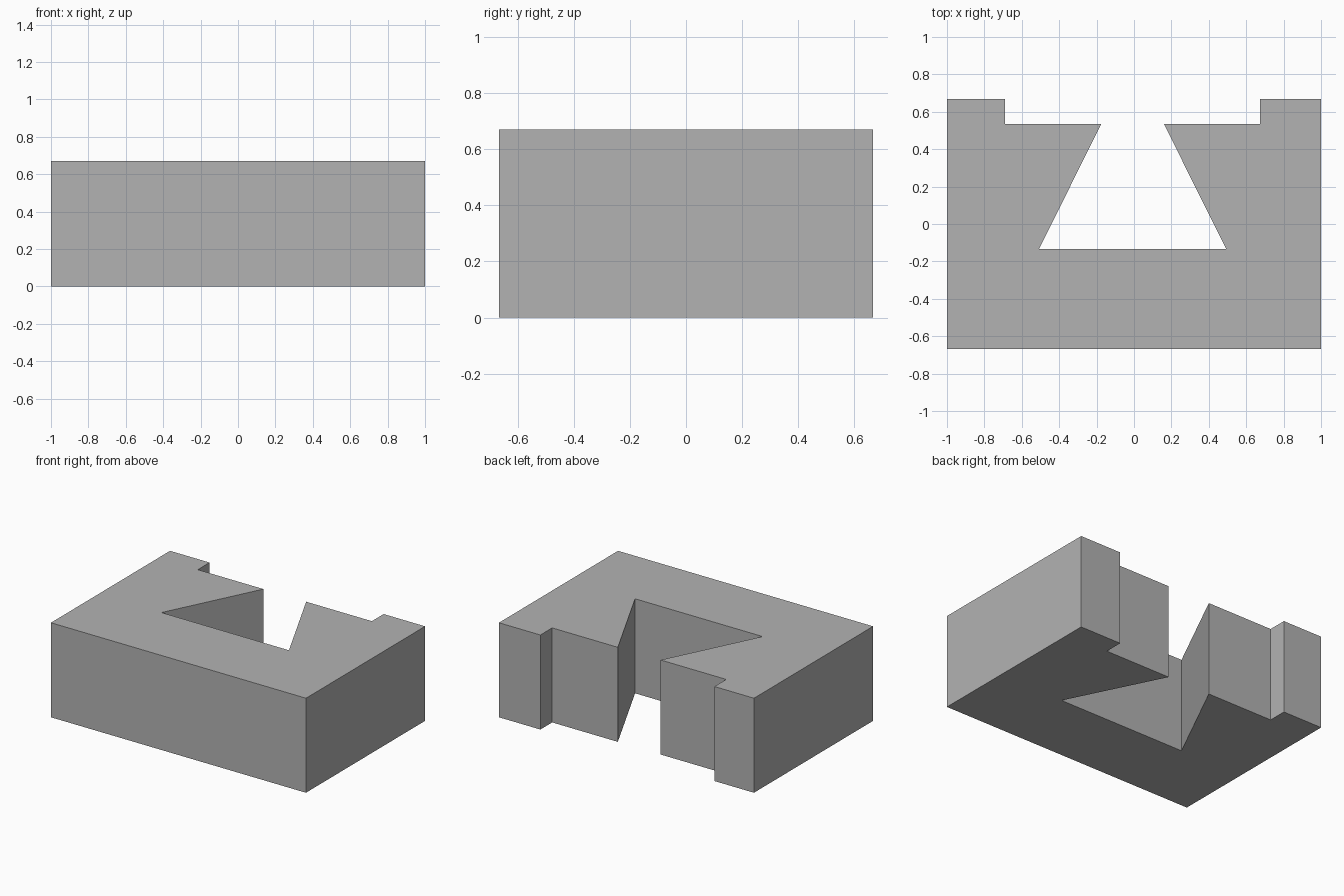
import bpy
import bmesh

cube = bpy.data.objects.get("Cube")
if cube:
    bpy.data.objects.remove(cube, do_unlink=True)

HEIGHT = 0.67
HALF_W, HALF_D = 1.0, 0.667
SHIFT = -0.0075                      # slot and step sit slightly off centre
STEP_X, STEP_Y = 0.6825, 0.535       # recess along the back
MOUTH_X, FLOOR_X, FLOOR_Y = 0.1675, 0.5, -0.133   # dovetail slot

# Plain grey material
grey = bpy.data.materials.new("plain grey")
grey.use_nodes = True
color = (0.45, 0.45, 0.45, 1.0)
grey.diffuse_color = color
grey.node_tree.nodes["Principled BSDF"].inputs["Base Color"].default_value = color


def half_outline(side):
    """Outline of one side, from the front corner round to the slot floor."""
    inner = [(STEP_X, HALF_D), (STEP_X, STEP_Y), (MOUTH_X, STEP_Y), (FLOOR_X, FLOOR_Y)]
    outer = [(side * HALF_W, -HALF_D), (side * HALF_W, HALF_D)]
    return outer + [(side * x + SHIFT, y) for x, y in inner]


# Dovetail block: closed profile extruded upward
profile = half_outline(1) + half_outline(-1)[::-1]
bm = bmesh.new()
base = bm.faces.new([bm.verts.new((x, y, 0)) for x, y in profile])
top = bmesh.ops.extrude_face_region(bm, geom=[base], use_keep_orig=True)
verts = [v for v in top["geom"] if isinstance(v, bmesh.types.BMVert)]
bmesh.ops.translate(bm, vec=(0, 0, HEIGHT), verts=verts)
bmesh.ops.recalc_face_normals(bm, faces=bm.faces)

mesh = bpy.data.meshes.new("dovetail_block")
bm.to_mesh(mesh)
bm.free()
mesh.materials.append(grey)
block = bpy.data.objects.new("dovetail_block", mesh)
bpy.context.collection.objects.link(block)
